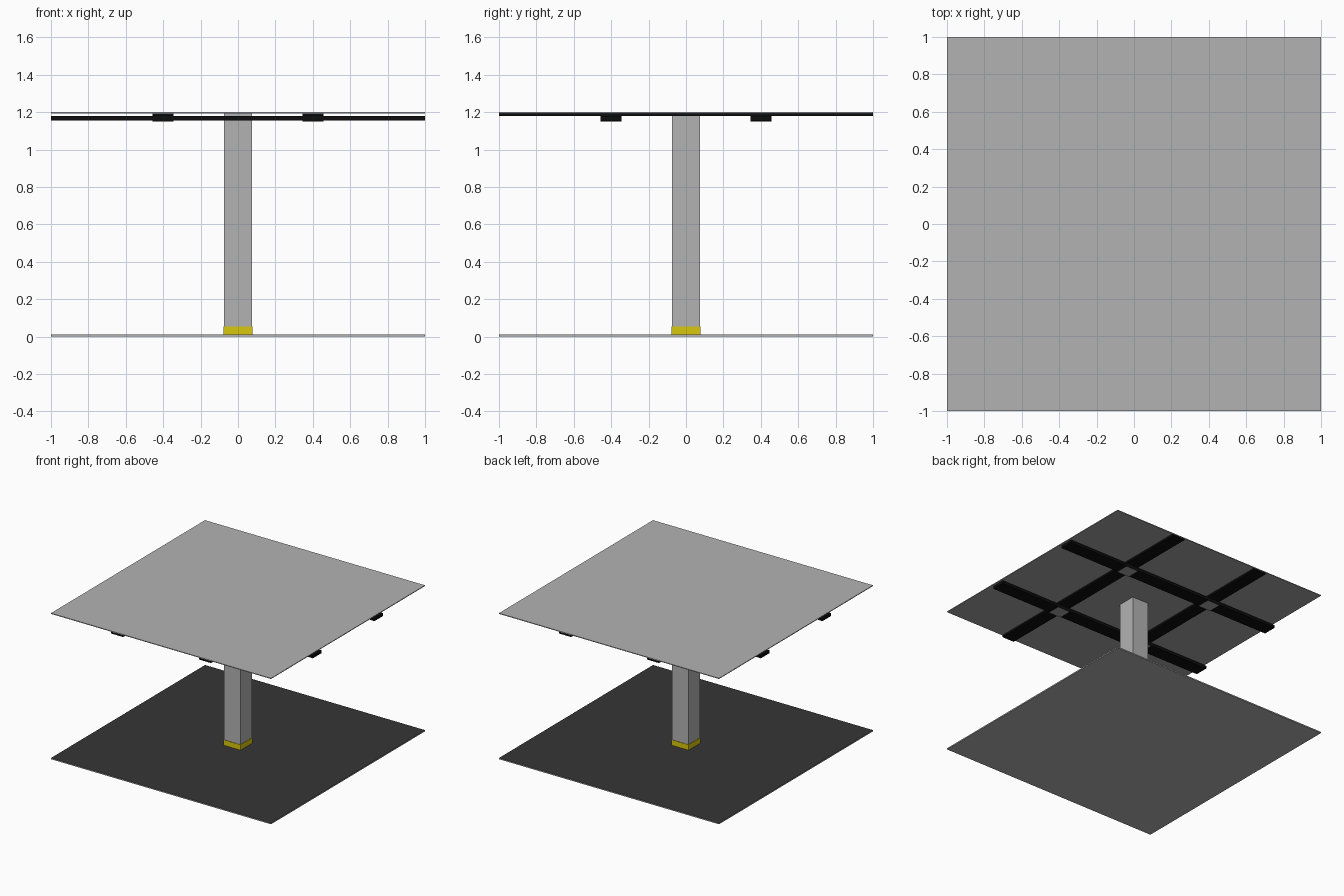
import bpy, bmesh

if "Cube" in bpy.data.objects:
    bpy.data.objects.remove(bpy.data.objects["Cube"])


def material(name, r, g, b):
    m = bpy.data.materials.new(name)
    m.diffuse_color = (r, g, b, 1)
    m.use_nodes = True
    m.node_tree.nodes["Principled BSDF"].inputs["Base Color"].default_value = m.diffuse_color
    return m


GREY = material("concrete grey", 0.45, 0.45, 0.45)
SOFFIT = material("ceiling grey", 0.36, 0.36, 0.36)
DARK = material("dark floor", 0.036, 0.036, 0.036)
BLACK = material("tray black", 0.004, 0.004, 0.004)
YELLOW = material("safety yellow", 0.68, 0.57, 0.004)


def box(name, lo, hi, mats, rule=None):
    """Box from corner to corner; rule(normal) picks the material slot."""
    bm = bmesh.new()
    bmesh.ops.create_cube(bm, size=1)
    for v in bm.verts:
        v.co = [(a + b) / 2 + c * (b - a) for a, b, c in zip(lo, hi, v.co)]
    bm.normal_update()
    if rule:
        for f in bm.faces:
            f.material_index = rule(f.normal)
    me = bpy.data.meshes.new(name)
    bm.to_mesh(me)
    bm.free()
    for m in mats:
        me.materials.append(m)
    ob = bpy.data.objects.new(name, me)
    bpy.context.collection.objects.link(ob)
    return ob


# Floor with dark top, ceiling with darker underside
box("floor", (-1, -1, 0), (1, 1, 0.01), [GREY, DARK], lambda n: int(n.z > 0.5))
box("ceiling", (-1, -1, 1.194), (1, 1, 1.2), [GREY, SOFFIT], lambda n: int(n.z < -0.5))

# Column and its yellow kick band
box("column", (-0.074, -0.074, 0.01), (0.074, 0.074, 1.194), [GREY])
box("kick_band", (-0.078, -0.078, 0.01), (0.078, 0.078, 0.054), [YELLOW])

# Two crossing layers of black trays below the ceiling
W, P = 0.056, 0.4
for s, side in ((-1, "a"), (1, "b")):
    c = s * P
    box("upper_tray_" + side, (c - W, -1, 1.179), (c + W, 1, 1.194), [BLACK])
    box("lower_tray_" + side, (-1, c - W, 1.156), (1, c + W, 1.179), [BLACK])
    # Grey plates under the crossings
    for t, end in ((-1, "front"), (1, "back")):
        d = t * P
        box("crossing_plate_%s_%s" % (side, end),
            (c - W, d - W, 1.151), (c + W, d + W, 1.156),
            [BLACK, SOFFIT], lambda n: int(n.z < -0.5))
